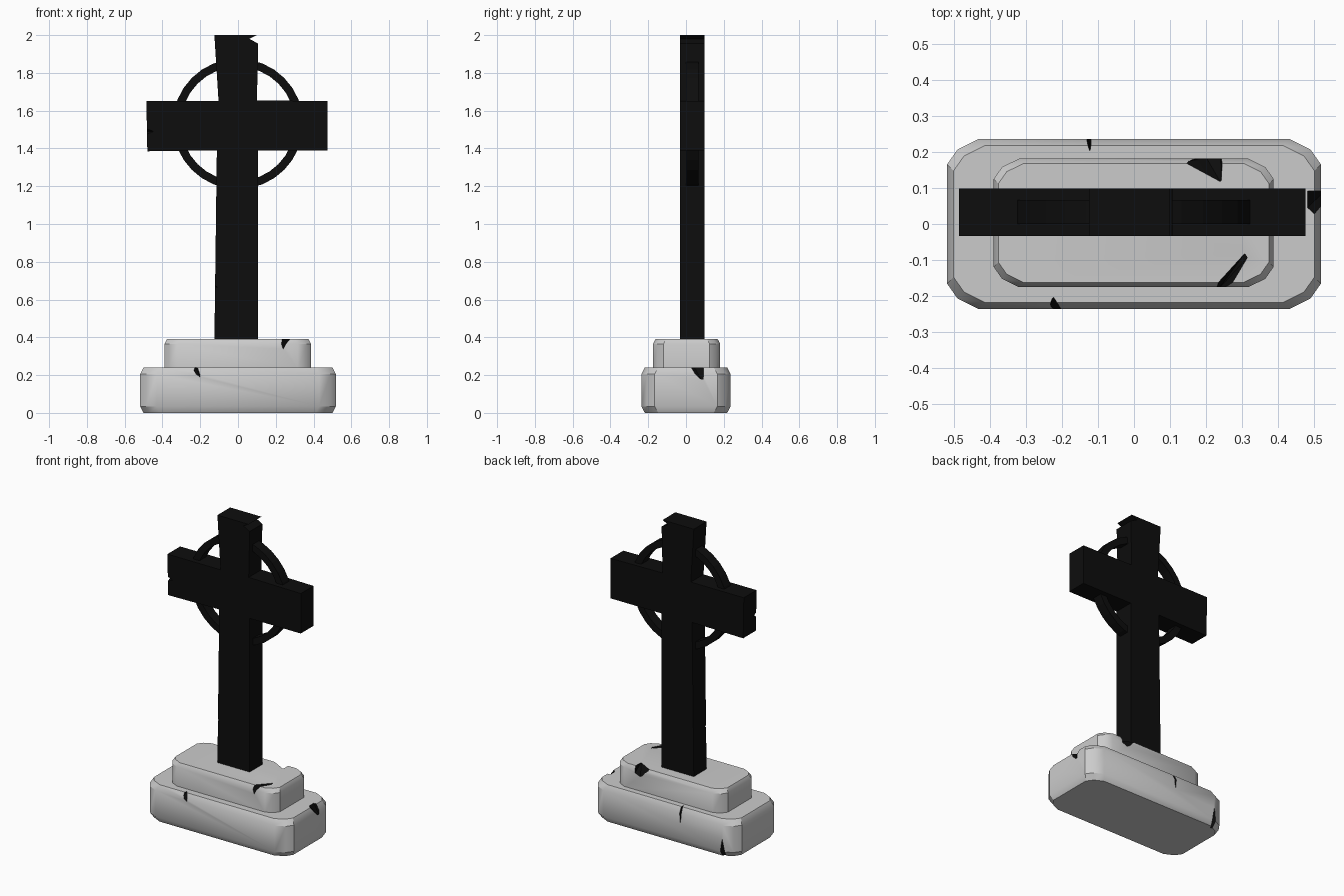
import bpy, bmesh, math

if "Cube" in bpy.data.objects:
    bpy.data.objects.remove(bpy.data.objects["Cube"])

black = bpy.data.materials.new("black_stone")
black.diffuse_color = (0.004, 0.004, 0.004, 1)
black.use_nodes = True
black.node_tree.nodes["Principled BSDF"].inputs["Base Color"].default_value = black.diffuse_color


def new_object(name, bm):
    bmesh.ops.recalc_face_normals(bm, faces=bm.faces)
    me = bpy.data.meshes.new(name)
    bm.to_mesh(me)
    bm.free()
    ob = bpy.data.objects.new(name, me)
    bpy.context.collection.objects.link(ob)
    return ob


def extrude_xz(name, pts, y0, y1):
    bm = bmesh.new()
    a, b = ([bm.verts.new((x, y, z)) for x, z in pts] for y in (y0, y1))
    n = len(pts)
    bm.faces.new(a)
    bm.faces.new(b[::-1])
    for i in range(n):
        bm.faces.new((a[i], a[(i + 1) % n], b[(i + 1) % n], b[i]))
    ob = new_object(name, bm)
    ob.data.materials.append(black)
    return ob


def plinth(name, cx, cy, hx, hy, cut, levels):
    """Block with rounded plan corners, lofted through (z, inset) levels."""
    bm = bmesh.new()
    rings = []
    for z, inset in levels:
        X, Y = hx - inset, hy - inset
        q = [(X, Y - cut * .8), (X - cut * .33, Y - cut * .33), (X - cut, Y)]
        pts = (q + [(-x, y) for x, y in q[::-1]] +
               [(-x, -y) for x, y in q] + [(x, -y) for x, y in q[::-1]])
        rings.append([bm.verts.new((cx + x, cy + y, z)) for x, y in pts])
    bm.faces.new(rings[0])
    bm.faces.new(rings[-1])
    for a, b in zip(rings, rings[1:]):
        for i in range(len(a)):
            j = (i + 1) % len(a)
            bm.faces.new((a[i], a[j], b[j], b[i]))
    ob = new_object(name, bm)
    ob.data.materials.append(None)
    ob.data.materials.append(black)
    return ob


def chip(ob, pts, slot=0):
    """Cut the convex hull of pts out of ob."""
    bm = bmesh.new()
    for p in pts:
        bm.verts.new(p)
    bmesh.ops.convex_hull(bm, input=bm.verts)
    cutter = new_object("chip_cutter", bm)
    for m in ob.data.materials:
        cutter.data.materials.append(m)
    for f in cutter.data.polygons:
        f.material_index = slot
    cutter.hide_render = True
    mod = ob.modifiers.new("chip", 'BOOLEAN')
    mod.operation, mod.solver, mod.object = 'DIFFERENCE', 'EXACT', cutter
    bpy.context.view_layer.objects.active = ob
    bpy.ops.object.modifier_apply(modifier=mod.name)
    bpy.data.objects.remove(cutter)


# Stepped base
lower = plinth("lower_base", 0, 0, .518, .236, .088,
               [(0, .018), (.035, 0), (.205, 0), (.24, .018)])
upper = plinth("upper_base", -.001, .003, .388, .178, .07,
               [(.235, 0), (.365, 0), (.39, .013)])

# Chips in the lower step: front, right, back, rear left corner
chip(lower, [(-.245, -.25, .25), (-.193, -.25, .25), (-.2, -.24, .185),
             (-.235, -.24, .21), (-.225, -.2, .245)], 1)
chip(lower, [(.53, -.01, .25), (.53, .092, .25), (.53, .092, .155), (.475, .092, .25),
             (.475, .04, .25)], 1)
chip(lower, [(-.14, .25, .25), (-.113, .25, .25), (-.125, .24, .12), (-.122, .2, .245)], 1)
chip(lower, [(-.455, .245, -.01), (-.4, .245, -.01), (-.425, .24, .13),
             (-.43, .19, -.01)], 1)
# Chips in the upper step: front and back
chip(upper, [(.205, -.19, .4), (.262, -.19, .4), (.235, -.18, .335), (.322, -.085, .395),
             (.314, -.072, .395)], 1)
chip(upper, [(.135, .17, .395), (.15, .195, .4), (.247, .195, .4), (.242, .112, .395),
             (.2, .185, .33), (.24, .185, .345)], 1)

# Shade the rounded stone smooth with sharp bevel lines
for ob in (lower, upper):
    ob.data.shade_smooth()
    ob.data.set_sharp_from_angle(angle=math.radians(30))

# Cross with the undercut break at its top right
cross = extrude_xz("cross", [
    (-.125, .38), (.107, .38), (.107, 1.39), (.475, 1.39), (.475, 1.65), (.1, 1.655),
    (.107, 1.955), (.06, 1.98), (.1, 2.0), (-.125, 2.0), (-.103, 1.65), (-.485, 1.65),
    (-.48, 1.385), (-.112, 1.39)], -.033, .098)
# Nicks on the front left edges of shaft and arm
chip(cross, [(-.14, -.05, .645), (-.14, -.05, .69), (-.105, -.035, .665), (-.125, -.012, .67)])
chip(cross, [(-.5, -.05, 1.46), (-.5, -.05, 1.52), (-.445, -.035, 1.49), (-.485, .0, 1.49)])

# Ring around the crossing
bm = bmesh.new()
n, loops = 32, []
for r, y in ((.345, 0), (.345, .066), (.302, .066), (.302, 0)):
    loops.append([bm.verts.new((r * math.cos(2 * math.pi * i / n), y,
                                1.53 + r * math.sin(2 * math.pi * i / n)))
                  for i in range(n)])
for k in range(4):
    a, b = loops[k], loops[(k + 1) % 4]
    for i in range(n):
        j = (i + 1) % n
        bm.faces.new((a[i], a[j], b[j], b[i]))
ring = new_object("ring", bm)
ring.data.materials.append(black)
